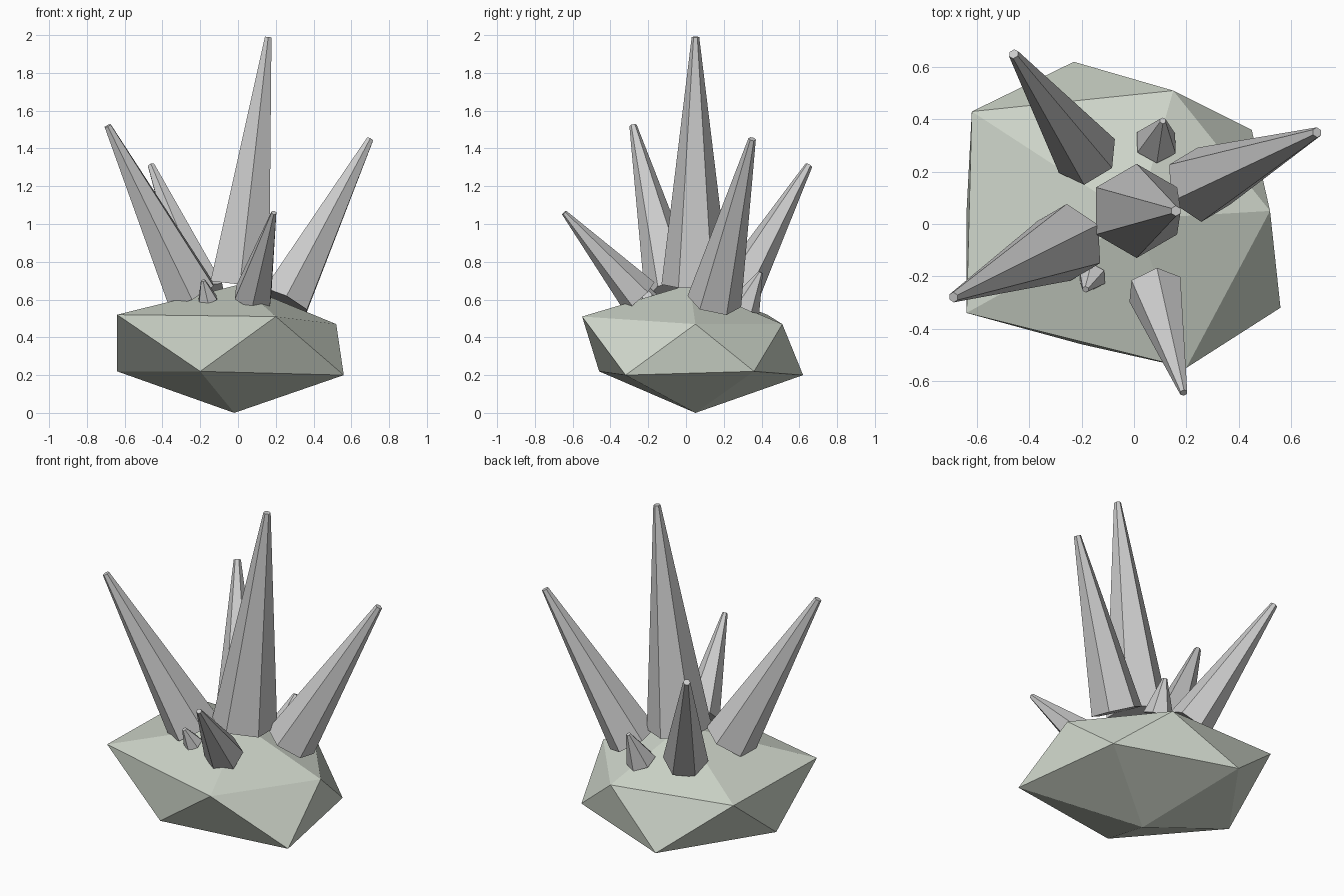
import bpy, bmesh
from mathutils import Vector, Matrix

if "Cube" in bpy.data.objects:
    bpy.data.objects.remove(bpy.data.objects["Cube"])


def finish(name, bm):
    bmesh.ops.recalc_face_normals(bm, faces=bm.faces)
    me = bpy.data.meshes.new(name)
    bm.to_mesh(me)
    bm.free()
    ob = bpy.data.objects.new(name, me)
    bpy.context.collection.objects.link(ob)
    return ob


# Rock base: irregular squashed icosahedron
lower = [(-0.2, -0.46, 0.22), (0.56, -0.32, 0.2), (0.45, 0.36, 0.22),
         (-0.23, 0.62, 0.2), (-0.64, 0.05, 0.22)]
upper = [(0.2, -0.55, 0.51), (0.52, 0.05, 0.47), (0.15, 0.51, 0.47),
         (-0.62, 0.43, 0.52), (-0.64, -0.34, 0.52)]
bm = bmesh.new()
bottom = bm.verts.new((-0.02, 0.05, 0))
top = bm.verts.new((0.01, 0.02, 0.68))
lo = [bm.verts.new(p) for p in lower]
up = [bm.verts.new(p) for p in upper]
for i in range(5):
    j = (i + 1) % 5
    for tri in ((bottom, lo[j], lo[i]), (lo[i], lo[j], up[i]),
                (lo[j], up[j], up[i]), (up[i], up[j], top)):
        bm.faces.new(tri)
rock = finish("rock_base", bm)
mat = bpy.data.materials.new("rock_grey_green")
mat.diffuse_color = (0.62, 0.67, 0.59, 1)
mat.use_nodes = True
mat.node_tree.nodes["Principled BSDF"].inputs["Base Color"].default_value = mat.diffuse_color
rock.data.materials.append(mat)


# Crystal: tapered six-sided spike from base centre to tip
def crystal(name, base, tip, r, r_tip):
    base, tip = Vector(base), Vector(tip)
    axis = tip - base
    bm = bmesh.new()
    bmesh.ops.create_cone(bm, cap_ends=True, segments=6, radius1=r,
                          radius2=r_tip, depth=axis.length)
    turn = Vector((0, 0, 1)).rotation_difference(axis).to_matrix().to_4x4()
    bmesh.ops.transform(bm, verts=bm.verts,
                        matrix=Matrix.Translation((base + tip) / 2) @ turn)
    return finish(name, bm)


crystal("centre_crystal", (0.01, 0.05, 0.68), (0.16, 0.05, 1.99), 0.18, 0.02)
crystal("left_crystal", (-0.25, -0.07, 0.63), (-0.69, -0.28, 1.52), 0.15, 0.02)
crystal("right_crystal", (0.25, 0.15, 0.59), (0.70, 0.35, 1.45), 0.145, 0.02)
crystal("back_crystal", (-0.18, 0.26, 0.62), (-0.46, 0.65, 1.31), 0.125, 0.02)
crystal("front_crystal", (0.08, -0.25, 0.62), (0.19, -0.645, 1.06), 0.11, 0.015)
crystal("small_front_crystal", (-0.16, -0.2, 0.6), (-0.185, -0.25, 0.7), 0.056, 0.013)
crystal("small_back_crystal", (0.085, 0.31, 0.56), (0.11, 0.395, 0.745), 0.085, 0.013)
